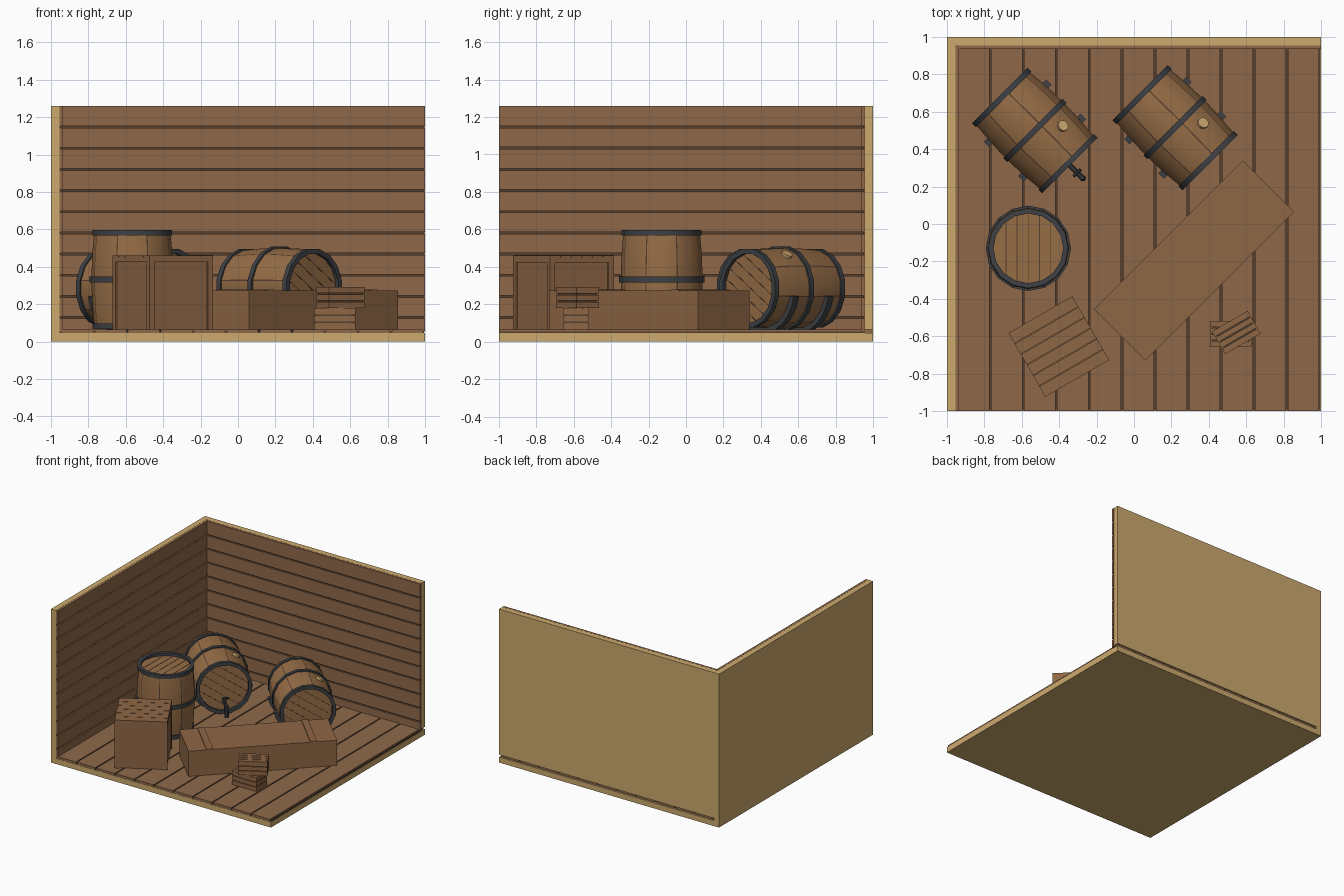
import bpy, bmesh, math
from mathutils import Matrix, Vector

if "Cube" in bpy.data.objects:
    bpy.data.objects.remove(bpy.data.objects["Cube"])


def material(name, r, g, b):
    lin = lambda c: (c / 255 / 12.92) if c < 11 else ((c / 255 + 0.055) / 1.055) ** 2.4
    m = bpy.data.materials.new(name)
    m.diffuse_color = (lin(r), lin(g), lin(b), 1)
    m.use_nodes = True
    m.node_tree.nodes["Principled BSDF"].inputs["Base Color"].default_value = m.diffuse_color
    return m


TAN = material("pale_timber", 205, 170, 110)
PLANK = material("plank_brown", 143, 105, 74)
CRATE = material("crate_brown", 143, 103, 69)
STAVE = material("stave_brown", 150, 109, 70)
DARK = material("seam_dark", 84, 61, 44)
IRON = material("iron_grey", 62, 65, 69)


def finish(name, bm, mats, mx=Matrix(), smooth=False):
    bmesh.ops.recalc_face_normals(bm, faces=bm.faces)
    me = bpy.data.meshes.new(name)
    bm.to_mesh(me)
    bm.free()
    for m in mats:
        me.materials.append(m)
    ob = bpy.data.objects.new(name, me)
    bpy.context.collection.objects.link(ob)
    ob.matrix_world = mx
    if smooth:
        bpy.ops.object.select_all(action='DESELECT')
        ob.select_set(True)
        bpy.context.view_layer.objects.active = ob
        bpy.ops.object.shade_smooth_by_angle(angle=math.radians(30))
    return ob


def boxes(name, spans, mat, mx=Matrix()):
    """One object made of boxes, each given as (x0, x1, y0, y1, z0, z1)."""
    bm = bmesh.new()
    for x0, x1, y0, y1, z0, z1 in spans:
        c = Vector(((x0 + x1) / 2, (y0 + y1) / 2, (z0 + z1) / 2))
        bmesh.ops.create_cube(bm, size=1, matrix=Matrix.Translation(c) @ Matrix.Diagonal((x1 - x0, y1 - y0, z1 - z0, 1)))
    return finish(name, bm, [mat], mx)


def sweep(name, profile, angles, mats, mx, full=True, ring=True, seams=False):
    """Turn an (r, z) profile about local z through the angles (degrees)."""
    bm = bmesh.new()
    cols = [[bm.verts.new((r * math.cos(math.radians(a)), r * math.sin(math.radians(a)), z))
             for r, z in profile] for a in angles]
    n, p = len(cols), len(profile)
    for i in range(n if full else n - 1):
        a, b = cols[i], cols[(i + 1) % n]
        for j in range(p if ring else p - 1):
            k = (j + 1) % p
            f = bm.faces.new((a[j], b[j], b[k], a[k]))
            f.material_index = 1 if seams and i % 3 == 1 else 0
    if not ring:
        for j in (0, p - 1):
            bm.faces.new([c[j] for c in cols])
    elif not full:
        bm.faces.new(cols[0])
        bm.faces.new(cols[-1])
    return finish(name, bm, mats, mx, True)


def cylinder(name, r, p0, p1, mat, mx, sides=10):
    p0, p1 = Vector(p0), Vector(p1)
    bm = bmesh.new()
    rot = (p1 - p0).to_track_quat('Z', 'Y').to_matrix().to_4x4()
    bmesh.ops.create_cone(bm, cap_ends=True, segments=sides, radius1=r, radius2=r, depth=(p1 - p0).length,
                          matrix=Matrix.Translation((p0 + p1) / 2) @ rot)
    return finish(name, bm, [mat], mx, True)


# Room shell
Z0, H = 0.065, 1.26
boxes("floor_base", [(-1, 1, -1, 1, 0, 0.045)], TAN)
boxes("left_wall", [(-1, -0.955, -1, 1, 0.045, H)], TAN)
boxes("back_wall", [(-0.955, 1, 0.955, 1, Z0, H)], TAN)

# Dark backing behind the board gaps
boxes("seam_backing", [(-0.955, 0.995, -0.995, 0.955, 0.045, 0.053),
                       (-0.955, -0.947, -0.995, 0.955, Z0 - 0.01, H - 0.004),
                       (-0.955, 0.995, 0.947, 0.955, Z0 - 0.01, H - 0.004)], DARK)

# Floor and wall boards
N, G = 11, 0.005
step = 1.94 / N
boxes("floor_boards", [(-0.945 + i * step + G, -0.945 + (i + 1) * step - G, -1, 0.99, 0.046, Z0)
                       for i in range(N)], PLANK)
step = (H - 0.015) / N
rows = [(max(0.055, 0.015 + i * step + G), 0.015 + (i + 1) * step - (G if i < N - 1 else 0)) for i in range(N)]
boxes("left_wall_boards", [(-0.954, -0.935, -1, 0.95, a, b) for a, b in rows], PLANK)
boxes("back_wall_boards", [(-0.94, 1, 0.935, 0.954, a, b) for a, b in rows], PLANK)


def barrel(name, mx, hoop_r=0.0):
    half = 0.262
    rad = lambda z: 0.218 - 0.016 * (z / half) ** 2
    # staves with dark seams, the ends recessed for the heads
    angles = []
    for k in range(8):
        angles += [45 * k, 45 * k + 21.6, 45 * k + 23.4]
    zs = [half * (i / 5 - 1) for i in range(11)]
    prof = [(0.187, -half + 0.02), (0.187, -half)] + [(rad(z), z) for z in zs] + [(0.187, half), (0.187, half - 0.02)]
    sweep(name + "_staves", prof, angles, [STAVE, DARK], mx, ring=False, seams=True)
    # head board seams
    spans = []
    for s in (-1, 1):
        for x in (-0.12, -0.06, 0, 0.06, 0.12):
            y = math.sqrt(0.185 ** 2 - x * x)
            z = s * (half - 0.0195)
            spans.append((x - 0.002, x + 0.002, -y, y, z - 0.001, z + 0.001))
    boxes(name + "_head_seams", spans, DARK, mx)
    # iron hoops
    for tag, z in (("low", -half + 0.012), ("middle", 0), ("high", half - 0.012)):
        r, w = rad(z), 0.015
        sweep(name + "_hoop_" + tag, [(r - 0.017, z - w), (r + 0.01, z - w), (r + 0.01, z + w), (r - 0.017, z + w)],
              [22.5 * i for i in range(16)], [IRON], mx)


def lying_barrel(name, x, y):
    axis, side = Vector((1, -1, 0)).normalized(), Vector((1, 1, 0)).normalized()
    place = Matrix.Translation((x, y, 0.285))

    def frame(roll):
        up = math.cos(roll) * Vector((0, 0, 1)) + math.sin(roll) * side
        return place @ Matrix((up, axis.cross(up), axis)).transposed().to_4x4()

    mx = frame(math.radians(34))
    barrel(name, mx)
    cylinder(name + "_bung", 0.03, (0.19, 0, 0.088), (0.226, 0, 0.088), TAN, mx, 12)
    # curved iron cradle straps under the barrel
    mx = frame(0)
    for tag, z in (("rear", -0.13), ("front", 0.13)):
        sweep(name + "_cradle_" + tag, [(0.208, z - 0.02), (0.24, z - 0.02), (0.24, z + 0.02), (0.208, z + 0.02)],
              [101 + 158 * i / 12 for i in range(13)], [IRON], mx, full=False)
    return mx


# Barrels
mx = lying_barrel("tapped_barrel", -0.53, 0.5)
lying_barrel("spare_barrel", 0.22, 0.515)
barrel("upright_barrel", Matrix.Translation((-0.565, -0.13, 0.332)))

# Tap on the first barrel (local x is up, local z points out)
cylinder("tap_pipe", 0.014, (-0.115, 0, 0.235), (-0.115, 0, 0.355), IRON, mx)
cylinder("tap_spout", 0.017, (-0.105, 0, 0.35), (-0.195, 0, 0.36), IRON, mx)
cylinder("tap_stem", 0.008, (-0.115, 0, 0.32), (-0.06, 0, 0.32), IRON, mx)
cylinder("tap_handle", 0.009, (-0.058, -0.028, 0.32), (-0.058, 0.028, 0.32), IRON, mx)

# Long chest with lid straps
mx = Matrix.Translation((0.32, -0.195, Z0)) @ Matrix.Rotation(math.radians(45), 4, 'Z')
boxes("long_chest", [(-0.562, 0.562, -0.194, 0.194, 0, 0.207)], CRATE, mx)
boxes("long_chest_straps", [(x - 0.025, x + 0.025, -0.194, 0.194, 0.205, 0.214) for x in (-0.4, 0.385)], CRATE, mx)

# Framed cube crate with a planked lid
mx = Matrix.Translation((-0.402, -0.655, Z0)) @ Matrix.Rotation(math.radians(30), 4, 'Z')
S, T = 0.197, 0.395
boxes("cube_crate_body", [(-0.188, 0.188, -0.188, 0.188, 0, 0.385)], CRATE, mx)
posts = [(min(a, b), max(a, b), min(c, d), max(c, d), 0, T - 0.036)
         for a, b in ((-S, -S + 0.032), (S - 0.032, S)) for c, d in ((-S, -S + 0.032), (S - 0.032, S))]
boxes("cube_crate_posts", posts, CRATE, mx)
boxes("cube_crate_rails", [(-S, S, -S, S, T - 0.036, T - 0.01)], CRATE, mx)
w = 2 * S / 6
boxes("cube_crate_lid", [(-S, S, -S + i * w + (0.0015 if i else 0), -S + (i + 1) * w - (0.0015 if i < 5 else 0),
                          T - 0.011, T) for i in range(6)], CRATE, mx)


def slatted_crate(name, x, y, z, turn):
    mx = Matrix.Translation((x, y, z)) @ Matrix.Rotation(math.radians(turn), 4, 'Z')
    L, W, h, t = 0.11, 0.07, 0.113, 0.008
    boxes(name + "_inside", [(-L + t, L - t, -W + t, W - t, 0.002, h - t)], DARK, mx)
    slats, n = [], 3
    for i in range(n):
        a, b = i * h / n + (0.004 if i else 0), (i + 1) * h / n - (0.004 if i < n - 1 else 0)
        for s in (-1, 1):
            slats.append((-L, L, *sorted((s * W, s * (W - t))), a, b))
            slats.append((*sorted((s * L, s * (L - t))), -W + t, W - t, a, b))
    w = 2 * W / 4
    for i in range(4):
        slats.append((-L, L, -W + i * w + (0.003 if i else 0), -W + (i + 1) * w - (0.003 if i < 3 else 0), h - t, h + 0.001))
    boxes(name + "_slats", slats, CRATE, mx)


# Two small stacked crates
slatted_crate("lower_small_crate", 0.517, -0.588, Z0, 0)
slatted_crate("upper_small_crate", 0.547, -0.58, Z0 + 0.114, 30)
